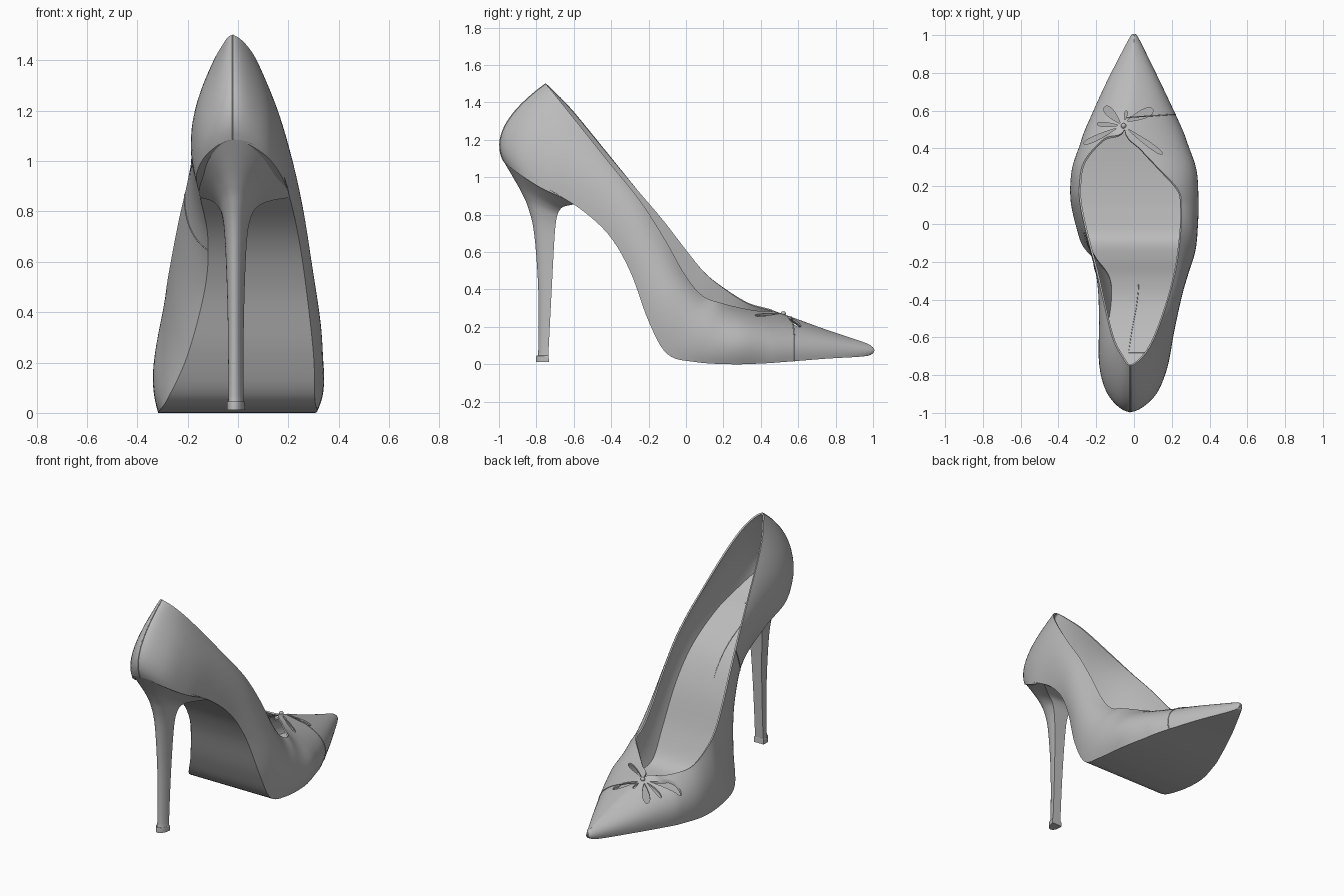
import bpy, bmesh, math
from mathutils import Vector

if "Cube" in bpy.data.objects:
    bpy.data.objects.remove(bpy.data.objects["Cube"])

GREY = (0.5, 0.5, 0.5, 1)
leather = bpy.data.materials.new("grey leather")
leather.use_nodes = True
leather.diffuse_color = GREY
leather.node_tree.nodes["Principled BSDF"].inputs["Base Color"].default_value = GREY

# Sole edge and side bulge by station, heel to toe: y, z, left x, right x
EDGE = [(-.975, 1.085, -.02, -.02), (-.91, 1.03, -.12, .1), (-.78, .945, -.165, .17),
        (-.6, .855, -.15, .205), (-.42, .7, -.12, .24), (-.3, .5, -.13, .27),
        (-.2, .23, -.2, .3), (-.1, .055, -.28, .305), (.05, .012, -.31, .315),
        (.25, 0, -.315, .305), (.42, .005, -.275, .265), (.52, .012, -.24, .235),
        (.75, .03, -.14, .135), (.97, .045, -.025, .025), (1, .075, 0, 0)]
BULGE = [(-.965, 1.28, -.02, -.02), (-.88, 1.22, -.125, .1), (-.72, 1.15, -.18, .165),
         (-.5, 1, -.185, .215), (-.32, .8, -.185, .26), (-.2, .58, -.21, .295),
         (-.09, .38, -.255, .325), (.02, .24, -.3, .335), (.14, .18, -.335, .335),
         (.3, .17, -.325, .31), (.43, .17, -.27, .25), (.52, .17, -.22, .2),
         (.75, .13, -.125, .115), (.985, .08, -.022, .022), (1, .075, 0, 0)]
# Top line on each side, meeting along the vamp ridge after the throat
TOP_LEFT = [(-.02, -.75, 1.5), (-.065, -.7, 1.455), (-.115, -.6, 1.35), (-.16, -.42, 1.13),
            (-.2, -.25, .92), (-.235, -.12, .765), (-.265, 0, .61), (-.285, .1, .49),
            (-.29, .2, .41), (-.265, .33, .33), (-.16, .45, .295), (-.05, .5, .275),
            (-.01, .75, .185), (0, .97, .11), (0, 1, .075)]
TOP_RIGHT = [(-.02, -.75, 1.5), (.05, -.7, 1.44), (.11, -.6, 1.315), (.175, -.42, 1.09),
             (.22, -.25, .88), (.24, -.12, .68), (.25, 0, .47), (.25, .09, .365),
             (.235, .18, .33), (.125, .3, .3), (.04, .39, .285), (-.05, .5, .275),
             (-.01, .75, .185), (0, .97, .11), (0, 1, .075)]
LAST = len(EDGE) - 1
THROAT = 11
STEPS = 6


def spline(points, t):
    """Point on a smooth curve through the given points."""
    n = len(points) - 1
    i = min(int(t), n - 1)
    f = t - i
    a, b, c, d = (Vector(points[min(max(k, 0), n)]) for k in range(i - 1, i + 3))
    return b + f * ((c - a) + f * ((2 * a - 5 * b + 4 * c - d) + f * (3 * b - a - 3 * c + d))) / 2


def around(left, right):
    """Join both sides into one track: right toe, heel, left toe."""
    return right[:0:-1] + left


def side(table, column):
    return [(row[column], row[0], row[1]) for row in table]


EDGE_TRACK = around(side(EDGE, 2), side(EDGE, 3))
BULGE_TRACK = around(side(BULGE, 2), side(BULGE, 3))
TOP_TRACK = around(TOP_LEFT, TOP_RIGHT)


def upper_point(s, t):
    """Upper surface: s is the signed station (left positive), t goes up."""
    low = spline(EDGE_TRACK, LAST + s)
    mid = spline(BULGE_TRACK, LAST + s)
    top = spline(TOP_TRACK, LAST + s)
    if abs(s) >= THROAT:
        top = (top + spline(TOP_TRACK, LAST - s)) / 2
    bend = 2 * mid - (low + top) / 2
    return low * (1 - t) ** 2 + bend * 2 * t * (1 - t) + top * t * t


def sole_point(s, k):
    return spline(EDGE_TRACK, LAST + s).lerp(spline(EDGE_TRACK, LAST - s), k)


def mesh_object(name, rows, loop=False, caps=False):
    """Skin a grid of points, optionally closed around and capped."""
    bm = bmesh.new()
    grid = [[bm.verts.new(p) for p in row] for row in rows]
    n = len(rows[0])
    for a, b in zip(grid, grid[1:]):
        for j in range(n if loop else n - 1):
            k = (j + 1) % n
            bm.faces.new((a[j], b[j], b[k], a[k]))
    if caps:
        bm.faces.new(grid[0])
        bm.faces.new(grid[-1])
    bmesh.ops.remove_doubles(bm, verts=bm.verts, dist=0.0005)
    if caps:
        bmesh.ops.recalc_face_normals(bm, faces=bm.faces)
    mesh = bpy.data.meshes.new(name)
    bm.to_mesh(mesh)
    bm.free()
    mesh.materials.append(leather)
    obj = bpy.data.objects.new(name, mesh)
    bpy.context.collection.objects.link(obj)
    return obj


def thicken(obj, thickness):
    mod = obj.modifiers.new("thickness", "SOLIDIFY")
    mod.thickness = thickness
    mod.offset = -1


def finish(obj, angle=40):
    """Bake the modifiers and smooth the shading."""
    bpy.ops.object.select_all(action="DESELECT")
    obj.select_set(True)
    bpy.context.view_layer.objects.active = obj
    bpy.ops.object.convert(target="MESH")
    bpy.ops.object.shade_smooth_by_angle(angle=math.radians(angle))


def cord(name, points, radius=0.003):
    curve = bpy.data.curves.new(name, "CURVE")
    curve.dimensions = "3D"
    curve.bevel_depth = radius
    line = curve.splines.new("POLY")
    line.points.add(len(points) - 1)
    for spot, p in zip(line.points, points):
        spot.co = (*p, 1)
    curve.materials.append(leather)
    obj = bpy.data.objects.new(name, curve)
    bpy.context.collection.objects.link(obj)


# Upper
columns = [i / STEPS for i in range(-LAST * STEPS, LAST * STEPS + 1)]
upper = mesh_object("upper", [[upper_point(s, r / 14) for s in columns] for r in range(15)])
thicken(upper, 0.01)

# Bow cut-outs in the vamp: start and tip in plan, half width
PETALS = [((-.075, .535), (-.155, .62), .024), ((-.035, .545), (.1, .605), .026),
          ((-.085, .522), (-.195, .53), .012), ((-.095, .505), (-.265, .425), .015),
          ((-.03, .5), (.15, .37), .014), ((-.048, .55), (-.04, .6), .008)]
for start, tip, half in PETALS:
    a, b = Vector(start), Vector(tip)
    across = (b - a).orthogonal().normalized() * half
    outline = []
    for i in range(20):
        turn = math.tau * i / 20
        along = (1 - math.cos(turn)) / 2
        outline.append(a.lerp(b, along) + across * math.sin(turn) * (0.35 + 0.9 * along))
    cutter = mesh_object("bow_cutter", [[(*p, z) for p in outline] for z in (.1, .5)], True, True)
    cutter.hide_render = True
    cut = upper.modifiers.new("bow", "BOOLEAN")
    cut.operation = "DIFFERENCE"
    cut.solver = "EXACT"
    cut.object = cutter
finish(upper)
for obj in [o for o in bpy.data.objects if o.name.startswith("bow_cutter")]:
    bpy.data.objects.remove(obj)

# Sole, thick enough to form the insole as well
sole = mesh_object("sole", [[sole_point(i / STEPS, k / 10) for k in range(11)]
                            for i in range(LAST * STEPS + 1)])
thicken(sole, 0.02)
finish(sole)

# Heel: back y, back z, front y, front z, half width, front centre x
RINGS = [(-.975, 1.085, -.6, .855, .178, .027), (-.925, 1, -.655, .842, .118, .012),
         (-.88, .92, -.678, .82, .08, 0), (-.845, .84, -.692, .78, .058, -.005),
         (-.812, .7, -.703, .68, .043, -.008), (-.79, .4, -.718, .4, .032, -.008),
         (-.79, .07, -.735, .07, .029, -.008), (-.8, .045, -.735, .045, .034, -.008),
         (-.803, .012, -.732, .012, .035, -.008)]


def heel_ring(t):
    yb, zb, yf, zf, half, centre = spline(RINGS, t)
    ring = []
    for i in range(-12, 13):
        f = (i / 12) ** 2
        width = half * math.sqrt(1 - (1 - f) ** 2.5)
        x = -.015 + (centre + .015) * f + math.copysign(width, i)
        ring.append((x, yb + (yf - yb) * f, zb + (zf - zb) * f))
    return ring


heel = mesh_object("heel", [heel_ring(i / 5) for i in range(5 * len(RINGS) - 4)], True, True)
finish(heel, 50)

# Seams and insole stitching
for name, s in (("back_seam", 0), ("arch_seam", 4.3), ("vamp_seam", -11.3)):
    cord(name, [upper_point(s, i / 16) for i in range(17)])
lift = Vector((0, .012, .018))
patch = [(2.5, .62), (2.5, .38), (4.7, .38), (4.7, .62)]
cord("insole_stitching", [spline([sole_point(s, k) + lift for s, k in patch], 0).lerp(
    sole_point(3, .5) + lift, 0)] + [
    sole_point(2.5 + i * .22, .38) + lift for i in range(11)], 0.002)

# Bow knot
bpy.ops.mesh.primitive_uv_sphere_add(segments=16, ring_count=8, radius=.014,
                                     location=(-.055, .52, .27))
knot = bpy.context.object
knot.name = "bow_knot"
knot.data.materials.append(leather)
finish(knot)
